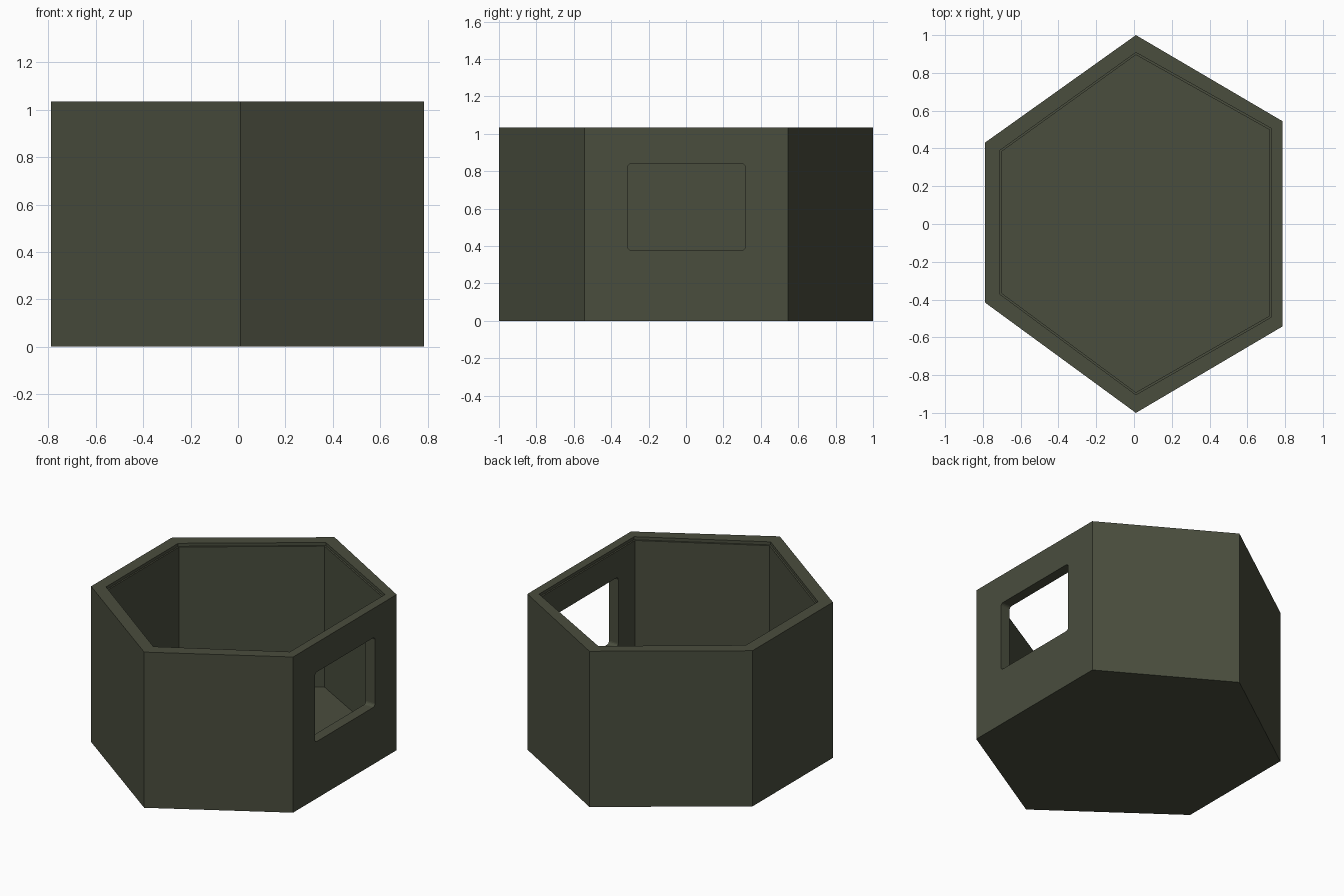
import bpy, bmesh, math

if "Cube" in bpy.data.objects:
    bpy.data.objects.remove(bpy.data.objects["Cube"])

HEIGHT, FLOOR = 1.035, 0.078
OUTER = [(0.01, 1.0), (-0.79, 0.43), (-0.79, -0.415), (0.01, -1.0), (0.785, -0.543), (0.785, 0.545)]
LIP = [(0.01, 0.908), (-0.712, 0.388), (-0.712, -0.37), (0.01, -0.904), (0.727, -0.493), (0.727, 0.506)]


def scaled(pts, f):
    return [(x * f, y * f) for x, y in pts]


def loft(name, rings):
    """Closed solid skinned through a list of (points, heights) rings."""
    bm = bmesh.new()
    loops = [[bm.verts.new(p) for p in ring] for ring in rings]
    for a, b in zip(loops, loops[1:]):
        n = len(a)
        for i in range(n):
            j = (i + 1) % n
            bm.faces.new((a[i], a[j], b[j], b[i]))
    bm.faces.new(loops[0][::-1])
    bm.faces.new(loops[-1])
    bmesh.ops.recalc_face_normals(bm, faces=bm.faces)
    me = bpy.data.meshes.new(name)
    bm.to_mesh(me)
    bm.free()
    ob = bpy.data.objects.new(name, me)
    bpy.context.collection.objects.link(ob)
    return ob


def at(pts, z):
    return [(x, y, z) for x, y in pts]


# six-sided planter: outer wall, flat rim, small lip ledge, inner wall, floor
inner = scaled(LIP, 0.986)
shell = loft("hexagonal_shell", [
    at(OUTER, 0), at(OUTER, HEIGHT), at(LIP, HEIGHT), at(LIP, HEIGHT - 0.02),
    at(inner, HEIGHT - 0.02), at(inner, FLOOR)])

mat = bpy.data.materials.new("dark olive")
mat.diffuse_color = (0.068, 0.075, 0.048, 1)
mat.use_nodes = True
mat.node_tree.nodes["Principled BSDF"].inputs["Base Color"].default_value = mat.diffuse_color
shell.data.materials.append(mat)

# rounded window opening in the right wall
y0, y1, z0, z1, r = -0.312, 0.318, 0.378, 0.84, 0.02
profile = []
for cy, cz, start in ((y1 - r, z1 - r, 0), (y0 + r, z1 - r, 90), (y0 + r, z0 + r, 180), (y1 - r, z0 + r, 270)):
    for k in range(5):
        a = math.radians(start + k * 22.5)
        profile.append((cy + r * math.cos(a), cz + r * math.sin(a)))
cutter = loft("window_cutter", [[(x, y, z) for y, z in profile] for x in (0.6, 0.9)])
cutter.data.materials.append(mat)
cutter.hide_render = True
cutter.hide_set(True)

cut = shell.modifiers.new("window", 'BOOLEAN')
cut.operation = 'DIFFERENCE'
cut.solver = 'EXACT'
cut.object = cutter
